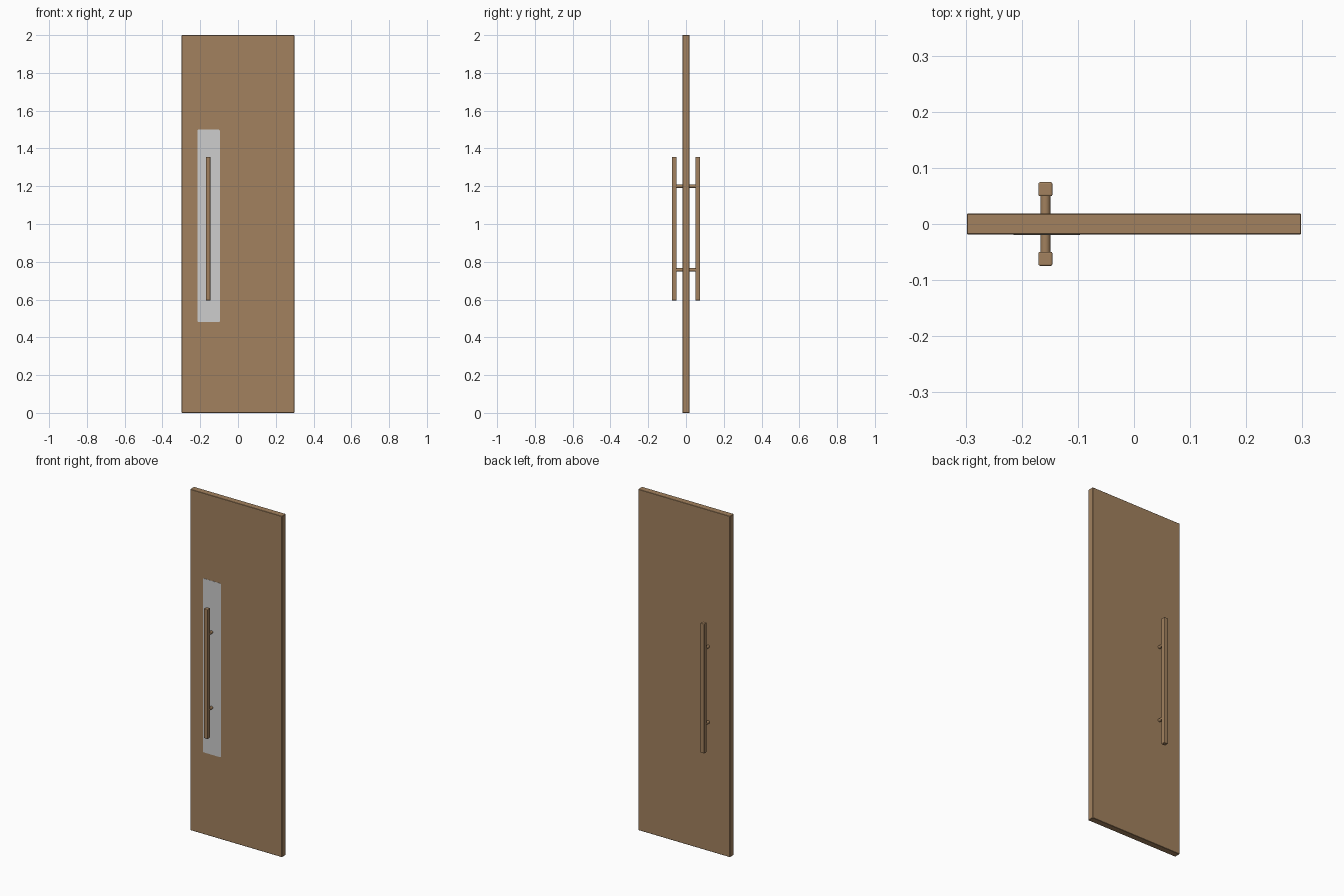
import bpy, math

if "Cube" in bpy.data.objects:
    bpy.data.objects.remove(bpy.data.objects["Cube"])

def material(name, col):
    m = bpy.data.materials.new(name)
    m.diffuse_color = (*col, 1)
    m.use_nodes = True
    m.node_tree.nodes["Principled BSDF"].inputs["Base Color"].default_value = m.diffuse_color
    return m

wood = material("warm_brown", (0.36, 0.22, 0.112))
grey = material("light_grey", (0.61, 0.61, 0.61))

def finish(o, name, mat):
    o.name = name
    o.data.materials.append(mat)

def box(name, lo, hi, mat, bevel=0.0, seg=1):
    bpy.ops.mesh.primitive_cube_add(size=1, location=[(a + b) / 2 for a, b in zip(lo, hi)])
    o = bpy.context.object
    o.scale = [b - a for a, b in zip(lo, hi)]
    bpy.ops.object.transform_apply(location=False, rotation=False, scale=True)
    finish(o, name, mat)
    if bevel:
        b = o.modifiers.new("round_edges", 'BEVEL')
        b.width = bevel
        b.segments = seg
    return o

# door leaf
T = 0.0185
box("door_leaf", (-0.298, -T, 0), (0.298, T, 2), wood, 0.0015)

# thin backing plate, front only, with rounded corners
x0, x1, z0, z1, r = -0.215, -0.096, 0.48, 1.50, 0.008
outline = []
for cx, cz, start in ((x1 - r, z1 - r, 0), (x0 + r, z1 - r, 90),
                      (x0 + r, z0 + r, 180), (x1 - r, z0 + r, 270)):
    for i in range(5):
        a = math.radians(start + i * 22.5)
        outline.append((cx + r * math.cos(a), -T - 0.001, cz + r * math.sin(a)))
n = len(outline)
verts = outline + [(x, -T + 0.0005, z) for x, y, z in outline]
faces = [tuple(range(n))[::-1], tuple(range(n, 2 * n))]
faces += [(i, (i + 1) % n, n + (i + 1) % n, n + i) for i in range(n)]
me = bpy.data.meshes.new("handle_plate")
me.from_pydata(verts, [], [f[::-1] for f in faces])
me.update()
plate = bpy.data.objects.new("handle_plate", me)
bpy.context.collection.objects.link(plate)
finish(plate, "handle_plate", grey)
bpy.context.view_layer.objects.active = plate
bpy.ops.object.select_all(action='DESELECT')
plate.select_set(True)
bpy.ops.object.mode_set(mode='EDIT')
bpy.ops.mesh.select_all(action='SELECT')
bpy.ops.mesh.normals_make_consistent(inside=False)
bpy.ops.object.mode_set(mode='OBJECT')

# pull handles on both sides: square bar and two round posts each
HX = -0.158
for side, s in (("front", -1), ("back", 1)):
    ys = sorted((s * 0.0495, s * 0.0745))
    box(side + "_handle_bar", (HX - 0.0125, ys[0], 0.595),
        (HX + 0.0125, ys[1], 1.355), wood, 0.003, 3)
    for label, z in (("lower", 0.757), ("upper", 1.20)):
        bpy.ops.mesh.primitive_cylinder_add(
            vertices=24, radius=0.009, depth=0.037,
            location=(HX, s * 0.0345, z), rotation=(math.pi / 2, 0, 0))
        o = bpy.context.object
        finish(o, f"{side}_{label}_post", wood)
        bpy.ops.object.shade_smooth_by_angle()
